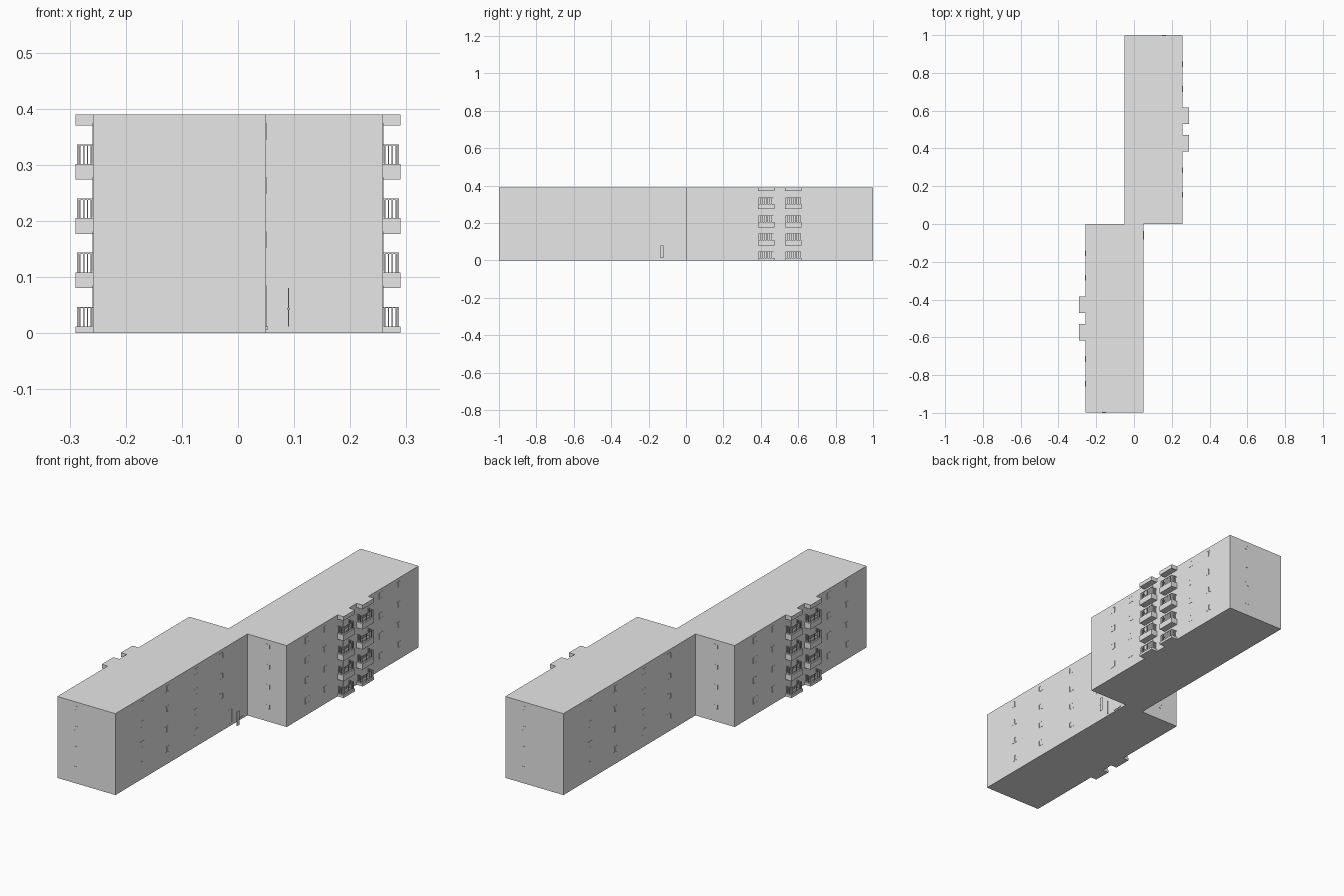
import bpy
import bmesh
from mathutils import Matrix, Vector

old = bpy.data.objects.get("Cube")
if old:
    bpy.data.objects.remove(old, do_unlink=True)

# One plain grey for the whole building
grey = bpy.data.materials.new("plain grey")
grey.use_nodes = True
grey.diffuse_color = (0.8, 0.8, 0.8, 1)
grey.node_tree.nodes["Principled BSDF"].inputs["Base Color"].default_value = (0.8, 0.8, 0.8, 1)

HEIGHT = 0.39
STOREY = 0.0965
INNER, OUTER = -0.05, 0.258      # x of the two long walls of a wing
END = 0.999
FRAME, PROUD = 0.003, 0.001


def box(bm, x, y, z):
    """Add a box given its (min, max) on each axis."""
    low, high = (Vector(p) for p in zip(x, y, z))
    size = Matrix.Diagonal((high - low).to_4d())
    bmesh.ops.create_cube(bm, size=1, matrix=Matrix.Translation((low + high) / 2) @ size)


def finish(bm, name, turned=False):
    if turned:
        bmesh.ops.transform(bm, verts=bm.verts, matrix=Matrix.Diagonal((-1, -1, 1, 1)))
    mesh = bpy.data.meshes.new(name)
    bm.to_mesh(mesh)
    bm.free()
    mesh.materials.append(grey)
    obj = bpy.data.objects.new(name, mesh)
    bpy.context.collection.objects.link(obj)


def window(bm, wall, axis, side, centre, z, width, height):
    """Framed window on a wall; axis 0 faces x, axis 1 faces y."""
    def plate(a, b, low, high, depth):
        out = sorted((wall - side * PROUD, wall + side * depth))
        along = (centre + a, centre + b)
        box(bm, *((out, along) if axis == 0 else (along, out)), (z + low, z + high))
    w, h = width / 2, height / 2
    plate(-w, w, -h, h, PROUD / 2)                    # pane
    for s in (-1, 1):                                 # jambs, head and sill
        plate(*sorted((s * w, s * (w - FRAME))), -h, h, PROUD)
        plate(-w, w, *sorted((s * h, s * (h - FRAME))), PROUD)
    if width > 0.025:                                 # mullion
        plate(-FRAME / 2, FRAME / 2, -h, h, PROUD)


def balcony(bm, y0, y1, low, high, top):
    """Solid floor slab with an open railing on three sides."""
    edge, bar = 0.29, 0.0025
    box(bm, (OUTER - 0.002, edge), (y0, y1), (low, high))
    if top is None:
        return
    rail = edge - 0.003
    ya, yb = y0 + 0.003, y1 - 0.003
    box(bm, (rail - bar, rail), (ya, yb), (top - bar, top))
    for i in range(9):
        y = ya + (yb - ya - bar) * i / 8
        box(bm, (rail - bar, rail), (y, y + bar), (high, top))
    for y in (ya, yb - bar):
        box(bm, (OUTER, rail), (y, y + bar), (top - bar, top))
        for i in range(4):
            x = OUTER + 0.002 + i * 0.007
            box(bm, (x, x + bar), (y, y + bar), (high, top))


def wing(prefix, turned):
    bm = bmesh.new()
    box(bm, (INNER, OUTER), (0, END), (0, HEIGHT))
    finish(bm, prefix + "_wing", turned)

    # Windows on all four walls, repeated per storey
    bm = bmesh.new()
    for floor in range(4):
        z = 0.07 + floor * STOREY
        for y in (0.155, 0.285, 0.715, 0.845):
            window(bm, OUTER, 0, 1, y, z, 0.03, 0.03)
        for y in (0.2, 0.39, 0.61, 0.8):
            if not (turned and floor == 0 and y == 0.2):
                window(bm, INNER, 0, -1, y, z, 0.03, 0.03)
        for wall, side in ((0, -1), (END, 1)):
            window(bm, wall, 1, side, 0.158, z, 0.021, 0.021)
    finish(bm, prefix + "_windows", turned)

    # Two stacks of balconies with doors behind them
    bm = bmesh.new()
    doors = bmesh.new()
    for y0, y1 in ((0.385, 0.472), (0.53, 0.617)):
        for floor in range(5):
            low = floor * STOREY - 0.016
            high = min(low + 0.028, HEIGHT)
            top = low + 0.063 if floor < 4 else None
            balcony(bm, y0, y1, max(low, 0), high, top)
            if floor < 4:
                window(doors, OUTER, 0, 1, (y0 + y1) / 2, high + 0.032, 0.03, 0.062)
    finish(bm, prefix + "_balconies", turned)
    finish(doors, prefix + "_balcony_doors", turned)


wing("rear", False)
wing("front", True)

# Entrance: free-standing door leaf with handle, wall frame and low step
bm = bmesh.new()
box(bm, (0.089, 0.091), (-0.137, -0.12), (0.012, 0.08))
box(bm, (0.087, 0.093), (-0.136, -0.134), (0.042, 0.045))
finish(bm, "entrance_door")

bm = bmesh.new()
window(bm, -INNER, 0, 1, -0.13, 0.045, 0.026, 0.068)
finish(bm, "entrance_frame")

bm = bmesh.new()
box(bm, (0.049, 0.053), (-0.083, -0.037), (0.006, 0.013))
finish(bm, "entrance_step")
